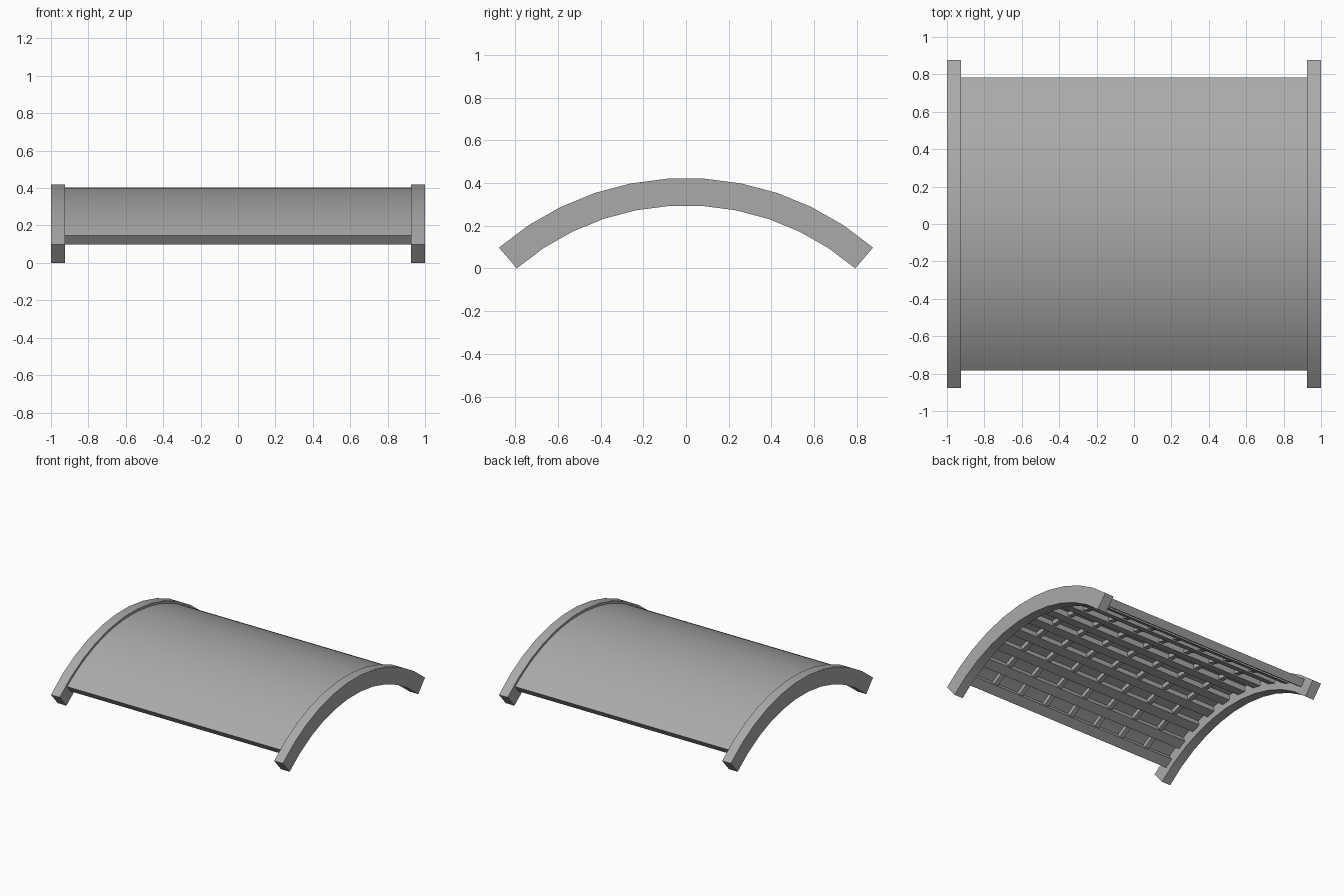
import bpy, bmesh
from math import sin, cos, radians

cube = bpy.data.objects.get("Cube")
if cube:
    bpy.data.objects.remove(cube, do_unlink=True)

grey = bpy.data.materials.new("mid_grey")
grey.use_nodes = True
colour = (0.4, 0.4, 0.4, 1)
grey.diffuse_color = colour
grey.node_tree.nodes["Principled BSDF"].inputs["Base Color"].default_value = colour

AXIS_Z = -0.917      # height of the arch centre line


def arc_bar(name, r_in, r_out, a0, a1, x0, x1, segments):
    """Ring sector around the x axis, angles in degrees from straight up."""
    bm = bmesh.new()
    rings = []
    for i in range(segments + 1):
        a = radians(a0 + (a1 - a0) * i / segments)
        rings.append([bm.verts.new((x, r * sin(a), AXIS_Z + r * cos(a)))
                      for x, r in ((x0, r_in), (x1, r_in), (x1, r_out), (x0, r_out))])
    for p, q in zip(rings, rings[1:]):
        for k in range(4):
            n = (k + 1) % 4
            bm.faces.new((p[k], p[n], q[n], q[k]))
    bm.faces.new(rings[0])
    bm.faces.new(rings[-1])
    bmesh.ops.recalc_face_normals(bm, faces=bm.faces)
    mesh = bpy.data.meshes.new(name)
    bm.to_mesh(mesh)
    bm.free()
    mesh.materials.append(grey)
    obj = bpy.data.objects.new(name, mesh)
    bpy.context.collection.objects.link(obj)
    bpy.ops.object.select_all(action="DESELECT")
    obj.select_set(True)
    bpy.context.view_layer.objects.active = obj
    bpy.ops.object.shade_smooth_by_angle(angle=radians(30))
    return obj


# End arches
for side, x0, x1 in (("left", 0.925, 1), ("right", -1, -0.925)):
    arc_bar(side + "_end_arch", 1.212, 1.34, -40.8, 40.8, x0, x1, 11)

# Curved roof skin
EDGE = 36.4
arc_bar("roof_skin", 1.302, 1.32, -EDGE, EDGE, -0.926, 0.926, 44)

# Lengthwise stringers under the skin, the outer two flush with its edges
COUNT, HALF = 10, 1.7
for i in range(COUNT):
    mid = (EDGE - HALF) * (2 * i / (COUNT - 1) - 1)
    arc_bar(f"stringer_{i + 1}", 1.26, 1.305, mid - HALF, mid + HALF, -0.926, 0.926, 1)

# Cross ribs between the end arches
for i in range(-3, 4):
    x = i * 0.233
    arc_bar(f"cross_rib_{i + 4}", 1.27, 1.305, -EDGE + 1, EDGE - 1, x - 0.018, x + 0.018, 40)
